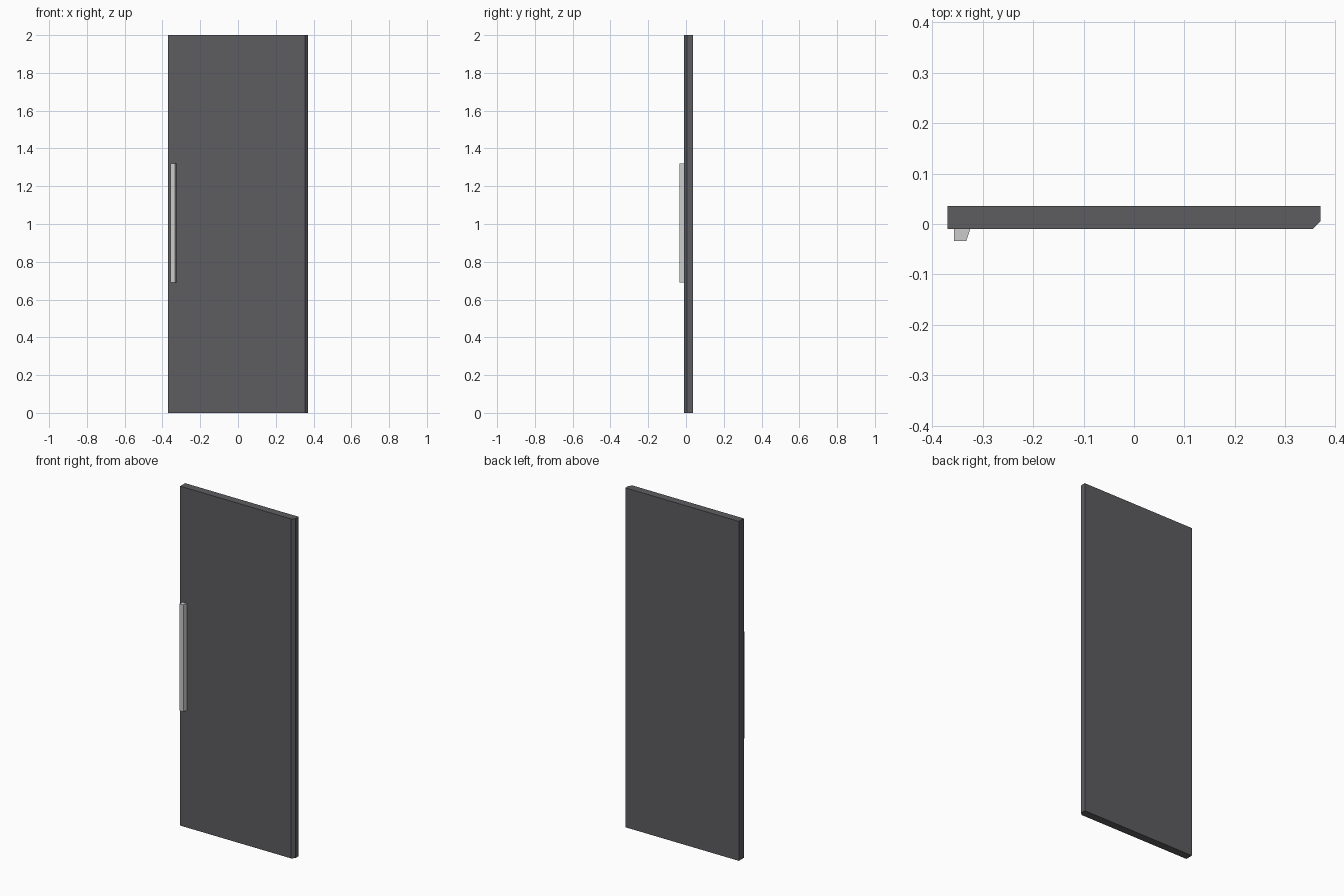
import bpy, bmesh

if "Cube" in bpy.data.objects:
    bpy.data.objects.remove(bpy.data.objects["Cube"])


def material(name, rgb):
    m = bpy.data.materials.new(name)
    m.diffuse_color = (*rgb, 1)
    m.use_nodes = True
    m.node_tree.nodes["Principled BSDF"].inputs["Base Color"].default_value = m.diffuse_color
    return m


def extrude_profile(name, points, z0, z1, mat):
    """Vertical prism from an (x, y) outline."""
    bm = bmesh.new()
    base = bm.faces.new([bm.verts.new((x, y, z0)) for x, y in points])
    top = bmesh.ops.extrude_face_region(bm, geom=[base])["geom"]
    bmesh.ops.translate(bm, vec=(0, 0, z1 - z0),
                        verts=[v for v in top if isinstance(v, bmesh.types.BMVert)])
    bmesh.ops.recalc_face_normals(bm, faces=bm.faces)
    mesh = bpy.data.meshes.new(name)
    bm.to_mesh(mesh)
    bm.free()
    mesh.materials.append(mat)
    obj = bpy.data.objects.new(name, mesh)
    bpy.context.collection.objects.link(obj)
    return obj


dark = material("dark_grey", (0.11, 0.11, 0.12))
metal = material("light_metal", (0.6, 0.59, 0.58))

# Door slab with a chamfered front edge on the hinge side
extrude_profile("door_panel",
                [(-0.37, 0.036), (-0.37, -0.01), (0.354, -0.01),
                 (0.37, 0.006), (0.37, 0.036)], 0, 2, dark)

# Long pull handle with a slanted inner side
extrude_profile("door_handle",
                [(-0.357, -0.01), (-0.357, -0.034),
                 (-0.333, -0.034), (-0.325, -0.01)], 0.69, 1.32, metal)
